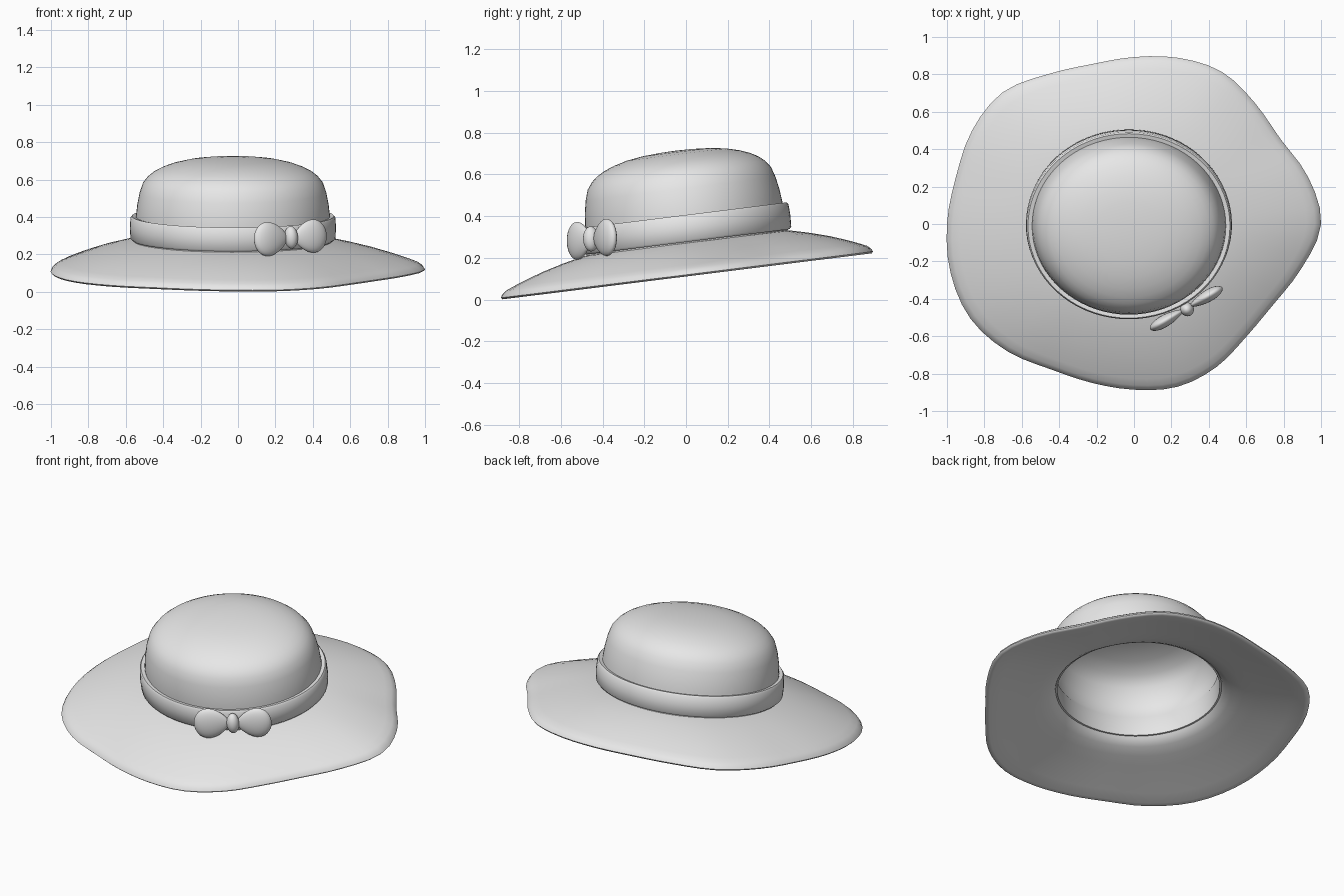
import bpy, bmesh, math
from mathutils import Matrix, Vector

cube = bpy.data.objects.get("Cube")
if cube:
    bpy.data.objects.remove(cube, do_unlink=True)

SEGMENTS = 72
TILT = Matrix.Rotation(math.radians(7.1), 4, 'X')
CENTRE = Vector((-0.027, 0.04, 0))

felt = bpy.data.materials.new("light grey felt")
felt.use_nodes = True
felt.diffuse_color = (0.8, 0.8, 0.8, 1)
felt.node_tree.nodes["Principled BSDF"].inputs["Base Color"].default_value = felt.diffuse_color


def finish(name, bm, matrix, sharp=40):
    bmesh.ops.remove_doubles(bm, verts=bm.verts, dist=1e-5)
    bmesh.ops.recalc_face_normals(bm, faces=bm.faces)
    bmesh.ops.transform(bm, matrix=matrix, verts=bm.verts)
    mesh = bpy.data.meshes.new(name)
    bm.to_mesh(mesh)
    bm.free()
    mesh.materials.append(felt)
    obj = bpy.data.objects.new(name, mesh)
    bpy.context.collection.objects.link(obj)
    bpy.ops.object.select_all(action='DESELECT')
    obj.select_set(True)
    bpy.context.view_layer.objects.active = obj
    bpy.ops.object.shade_smooth_by_angle(angle=math.radians(sharp))
    return obj


def oval(radius, z, angle):
    return CENTRE + Vector((radius * math.cos(angle), 0.92 * radius * math.sin(angle), z))


def skin(name, profile, place, closed, sharp=40):
    """Sweep a profile of (distance, height) pairs around the hat."""
    bm = bmesh.new()
    rings = [[bm.verts.new(place(d, z, math.tau * i / SEGMENTS)) for i in range(SEGMENTS)]
             for d, z in profile]
    pairs = list(zip(rings, rings[1:]))
    if closed:
        pairs.append((rings[-1], rings[0]))
    for a, b in pairs:
        for i in range(SEGMENTS):
            j = (i + 1) % SEGMENTS
            bm.faces.new((a[i], a[j], b[j], b[i]))
    return finish(name, bm, TILT, sharp)


# Wavy brim: outline radii at equal angles, counter-clockwise from +x
outline = [1.0, .965, .906, .915, .94, .92, .893, .885, .925, .995, 1.0, .985,
           1.0, 1.015, 1.01, .96, .895, .878, .885, .9, .882, .85, .86, .925]


def brim_radius(angle):
    f = angle / math.tau * len(outline)
    k, t = int(f), f - int(f)
    p, q, r, s = (outline[(k + n) % len(outline)] for n in (-1, 0, 1, 2))
    return q + t * (r - p + t * (2 * p - 5 * q + 4 * r - s + t * (3 * (q - r) + s - p))) / 2


def brim_point(t, z, angle):
    r = brim_radius(angle)
    edge = Vector((r * math.cos(angle), r * math.sin(angle) * 1.008 + 0.014, z))
    return oval(0.48, z, angle).lerp(edge, t)


skin("brim", [(0, .275), (.14, .266), (.35, .243), (.55, .217), (.72, .190), (.86, .165),
              (.94, .149), (.98, .134), (1, .118), (.985, .110), (.94, .112), (.8, .130),
              (.6, .155), (.4, .179), (.25, .196), (.12, .216), (.04, .24)],
     brim_point, True, 60)

# Domed crown with an open, hollow inside
skin("crown", [(.48, .255), (.53, .258), (.53, .275), (.518, .29), (.518, .41), (.511, .47),
               (.499, .53), (.482, .58), (.455, .614), (.425, .638), (.385, .659), (.33, .679),
               (.26, .696), (.18, .707), (.09, .713), (0, .715),
               (0, .69), (.18, .682), (.31, .657), (.4, .622), (.455, .57), (.485, .48),
               (.494, .41), (.48, .38)], oval, True)

# Ribbon band around the crown
skin("ribbon_band", [(.515, .278), (.538, .274), (.548, .284), (.551, .34), (.548, .393),
                     (.540, .403), (.515, .398)], oval, True, 50)


# Bow: two loops narrowing to a rounded knot
def bow_part(name, location, size, taper=0):
    bm = bmesh.new()
    bmesh.ops.create_uvsphere(bm, u_segments=24, v_segments=16, radius=1)
    for v in bm.verts:
        pinch = 1 - 0.25 * taper * v.co.x - (0.1 if taper else 0) * v.co.x ** 2
        v.co = Vector((v.co.x * size[0], v.co.y * size[1] * pinch, v.co.z * size[2] * pinch))
    turn = Matrix.Rotation(math.radians(30), 4, 'Z') @ Matrix.Rotation(math.radians(-4), 4, 'Y')
    return finish(name, bm, Matrix.Translation(location) @ turn, 80)


bow_part("bow_loop_right", (.175, -.512, .283), (.102, .032, .089), 1)
bow_part("bow_loop_left", (.386, -.390, .297), (.100, .032, .087), -1)
bow_part("bow_knot", (.284, -.456, .291), (.036, .038, .060))
